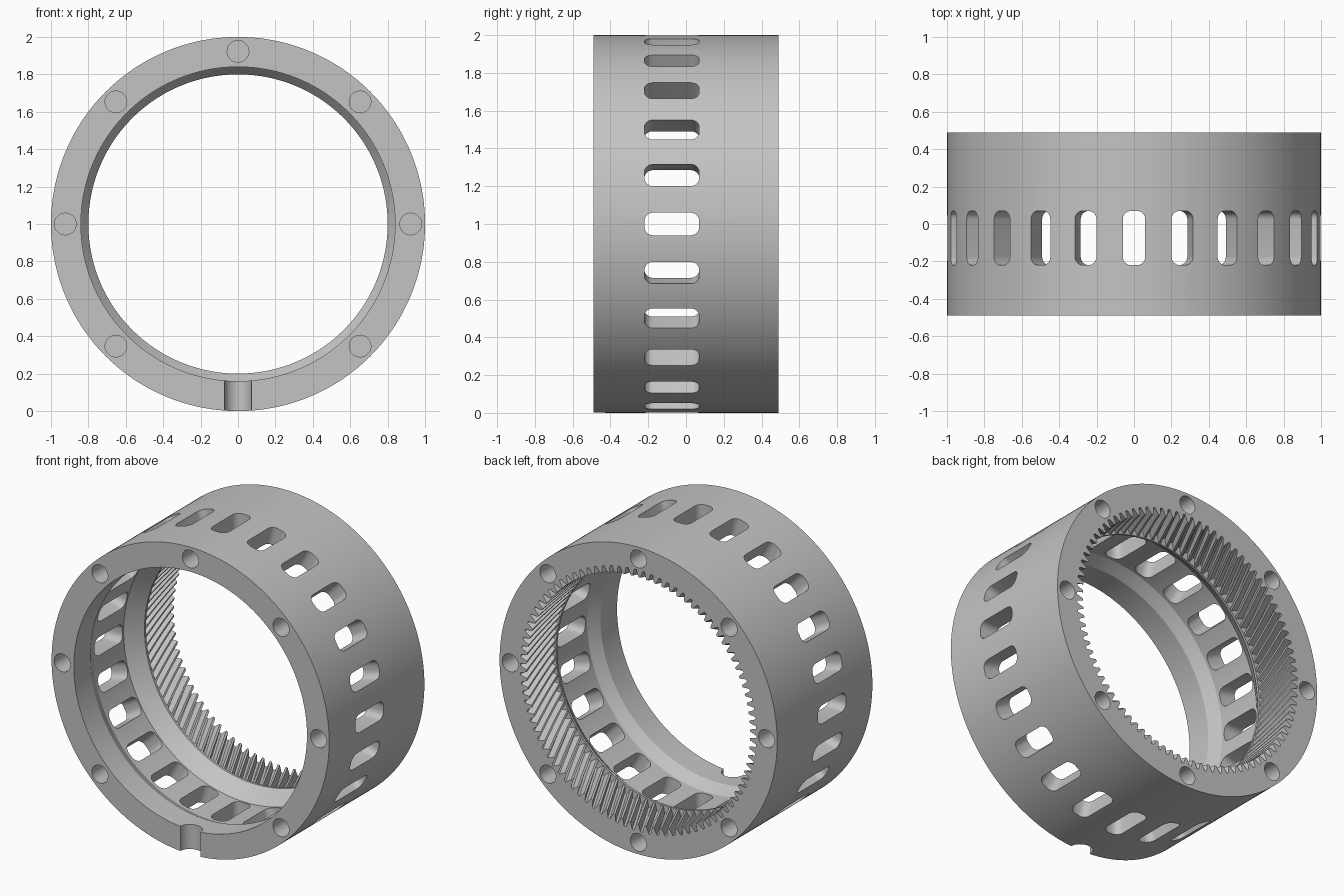
import bpy
import bmesh
from math import pi, sin, cos, radians
from mathutils import Matrix, Vector

cube = bpy.data.objects.get("Cube")
if cube:
    bpy.data.objects.remove(cube, do_unlink=True)

COLUMNS = 360
UP = Matrix.Translation((0, 0, 1))
TOOTH = [0.85, 0.85, 0.805, 0.805]


def finish(bm, name):
    bmesh.ops.recalc_face_normals(bm, faces=bm.faces)
    mesh = bpy.data.meshes.new(name)
    bm.to_mesh(mesh)
    bm.free()
    obj = bpy.data.objects.new(name, mesh)
    bpy.context.collection.objects.link(obj)
    return obj


def ring_row(bm, y, radii, turn=0):
    """One closed loop around the axis; radii repeat from column to column."""
    row = []
    for i in range(COLUMNS):
        a = radians(i + turn)
        r = radii[i % len(radii)]
        row.append(bm.verts.new((r * cos(a), y, 1 + r * sin(a))))
    return row


def prism(bm, outline, z0, z1, matrix):
    low = [bm.verts.new(matrix @ Vector((x, y, z0))) for x, y in outline]
    high = [bm.verts.new(matrix @ Vector((x, y, z1))) for x, y in outline]
    bm.faces.new(low)
    bm.faces.new(high)
    n = len(outline)
    for i in range(n):
        j = (i + 1) % n
        bm.faces.new((low[i], low[j], high[j], high[i]))


def circle(radius, cy=0.0, n=32):
    return [(radius * cos(2 * pi * i / n), cy + radius * sin(2 * pi * i / n))
            for i in range(n)]


def rounded_slot(half_x, half_y, r, cy, steps=6):
    points = []
    corners = ((1, 1), (-1, 1), (-1, -1), (1, -1))
    for k, (sx, sy) in enumerate(corners):
        for s in range(steps + 1):
            a = pi / 2 * (k + s / steps)
            points.append((sx * (half_x - r) + r * cos(a),
                           cy + sy * (half_y - r) + r * sin(a)))
    return points


# Housing wall: outside, front lip, relieved middle, cone and inner lip
bm = bmesh.new()
profile = [(1.0, 0.49), (1.0, -0.49), (0.84, -0.49), (0.84, -0.32),
           (0.88, -0.24), (0.88, 0.08), (0.80, 0.18), (0.80, 0.195)]
rows = [ring_row(bm, y, [r]) for r, y in profile]

# Helical internal teeth, turned a little further at each row towards the front
TWIST, STEPS = 10, 5
for k in range(STEPS + 1):
    t = k / STEPS
    row = ring_row(bm, 0.195 + t * 0.295, TOOTH, TWIST * (1 - t))
    if k == 0:
        # line the first toothed row up with the untwisted lip
        row_start = row
        lip = rows[-1]
        rows[-1] = lip
        for i in range(COLUMNS):
            j = (i + 1) % COLUMNS
            bm.faces.new((lip[(i + TWIST) % COLUMNS], lip[(j + TWIST) % COLUMNS],
                          row[j], row[i]))
        tooth_rows = [row]
    else:
        tooth_rows.append(row)


def skin(loops):
    for a, b in zip(loops, loops[1:]):
        for i in range(COLUMNS):
            j = (i + 1) % COLUMNS
            bm.faces.new((a[i], a[j], b[j], b[i]))


skin(rows)
skin(tooth_rows + [rows[0]])
housing = finish(bm, "ring_gear_housing")

# Cutters: side slots, blind screw holes on both ends, front notch
bm = bmesh.new()
slot = rounded_slot(0.06, 0.145, 0.045, -0.075)
for k in range(24):
    prism(bm, slot, 0.75, 1.1, UP @ Matrix.Rotation(k * pi / 12, 4, 'Y'))
for k in range(8):
    place = (UP @ Matrix.Rotation(k * pi / 4, 4, 'Y')
             @ Matrix.Translation((0, 0, 0.923)) @ Matrix.Rotation(pi / 2, 4, 'X'))
    prism(bm, circle(0.058), -0.6, -0.34, place)
    if k != 4:
        prism(bm, circle(0.058), 0.34, 0.6, place)
prism(bm, circle(0.072, -0.49), 0.75, 1.1, UP @ Matrix.Rotation(pi, 4, 'Y'))
cutter = finish(bm, "opening_cutter")
cutter.hide_render = True

bpy.ops.object.select_all(action='DESELECT')
bpy.context.view_layer.objects.active = housing
housing.select_set(True)
cut = housing.modifiers.new("openings", 'BOOLEAN')
cut.operation = 'DIFFERENCE'
cut.solver = 'EXACT'
cut.object = cutter
bpy.ops.object.modifier_apply(modifier=cut.name)
bpy.data.objects.remove(cutter, do_unlink=True)

# Plain grey finish
grey = bpy.data.materials.new("plain_grey")
grey.use_nodes = True
colour = (0.55, 0.55, 0.55, 1)
grey.diffuse_color = colour
grey.node_tree.nodes["Principled BSDF"].inputs["Base Color"].default_value = colour
housing.data.materials.clear()
housing.data.materials.append(grey)
bpy.ops.object.shade_smooth_by_angle(angle=radians(25))
